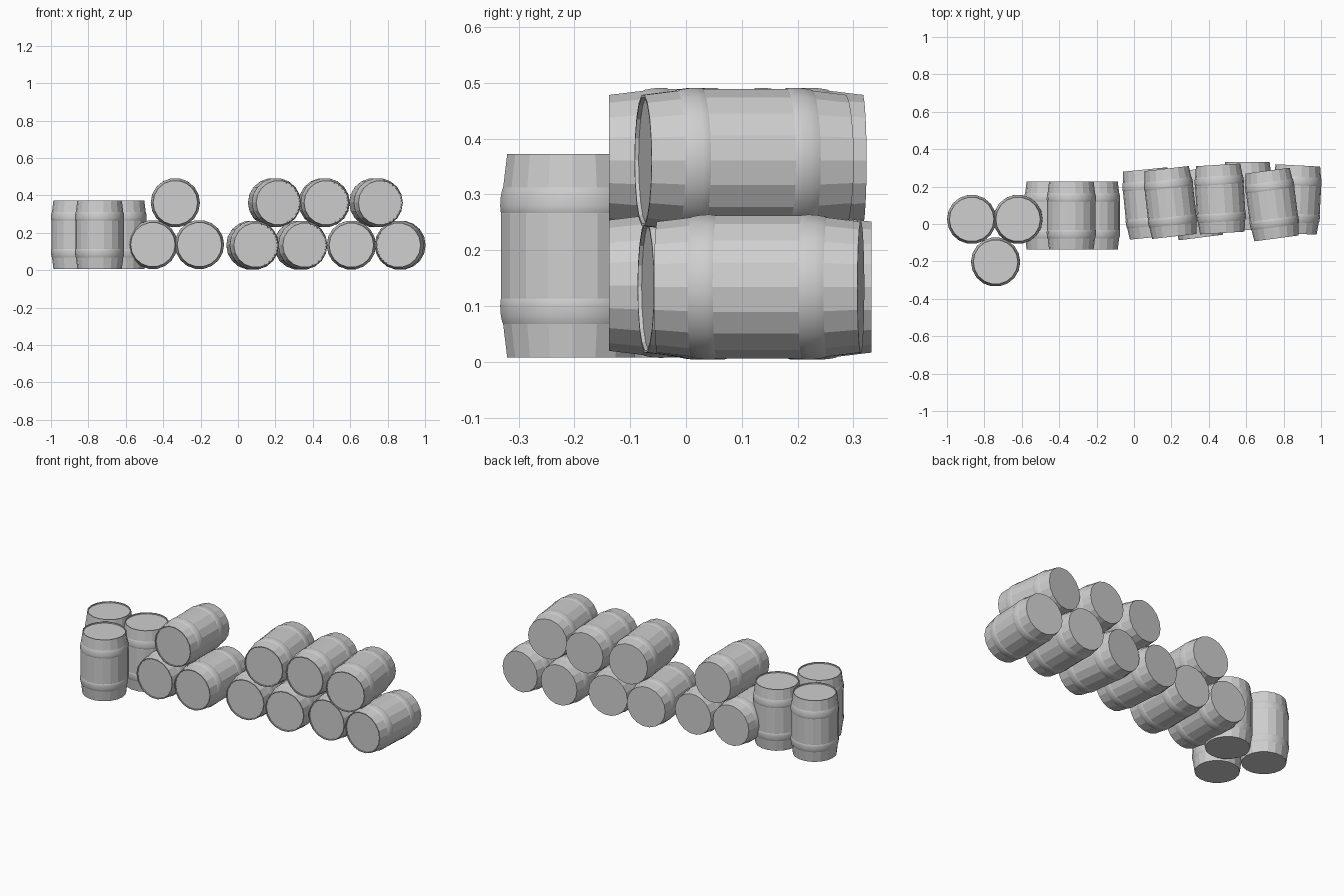
import bpy, bmesh
from math import radians, cos, sin, tau

cube = bpy.data.objects.get("Cube")
if cube:
    bpy.data.objects.remove(cube)

SIDES = 18
HALF = 0.1825          # half the barrel length

grey = bpy.data.materials.new("plain grey")
grey.use_nodes = True
colour = (0.62, 0.62, 0.62, 1)
grey.diffuse_color = colour
bsdf = next(n for n in grey.node_tree.nodes if n.type == 'BSDF_PRINCIPLED')
bsdf.inputs["Base Color"].default_value = colour


def lathe(name, profiles, smooth, capped):
    """Turn (radius, height) profiles around z into one mesh."""
    bm = bmesh.new()
    for profile in profiles:
        rings = [[bm.verts.new((r * cos(tau * i / SIDES), r * sin(tau * i / SIDES), z))
                  for i in range(SIDES)] for r, z in profile]
        for low, high in zip(rings, rings[1:]):
            for i in range(SIDES):
                j = (i + 1) % SIDES
                bm.faces.new((low[i], low[j], high[j], high[i]))
        if capped:
            bm.faces.new(rings[0][::-1])
            bm.faces.new(rings[-1])
    for face in bm.faces:
        face.smooth = smooth
    mesh = bpy.data.meshes.new(name)
    bm.to_mesh(mesh)
    bm.free()
    mesh.materials.append(grey)
    return mesh


# Staves: flat bottom, bulging side, thin rim around a recessed lid
staves = [(0.119, -HALF), (0.1265, -0.122), (0.13, -0.075), (0.13, 0.075),
          (0.1265, 0.122), (0.119, HALF), (0.114, HALF), (0.114, HALF - 0.007)]
body_mesh = lathe("barrel_body", [staves], False, True)

# Hoops: one rounded band, mirrored to the lower half
band = [(0.128, 0.073), (0.1312, 0.079), (0.1318, 0.09),
        (0.131, 0.104), (0.1285, 0.118), (0.125, 0.125)]
mirrored = [(r, -z) for r, z in reversed(band)]
hoop_mesh = lathe("barrel_hoops", [band, mirrored], True, False)


def barrel(name, location, tilt=0, turn=0):
    for part, mesh in (("body", body_mesh), ("hoops", hoop_mesh)):
        obj = bpy.data.objects.new(f"{name}_{part}", mesh)
        obj.location = location
        obj.rotation_euler = (radians(tilt), 0, radians(turn))
        bpy.context.collection.objects.link(obj)


# Three upright barrels
for n, (x, y) in enumerate([(-0.868, 0.025), (-0.62, 0.025), (-0.74, -0.203)], 1):
    barrel(f"standing_barrel_{n}", (x, y, 0.19))

LOW, HIGH = 0.134, 0.361

# Small pyramid of three lying barrels
for n, (x, z) in enumerate([(-0.455, LOW + 0.003), (-0.206, LOW + 0.003), (-0.335, HIGH)], 1):
    barrel(f"pyramid_barrel_{n}", (x, 0.045, z), 90)

# Loose stack: four below, three above, each turned a little
lower = [(0.078, 0.11, 5.7), (0.335, 0.109, 7.2), (0.606, 0.15, 0), (0.867, 0.131, -3)]
upper = [(0.195, 0.115, 6.5), (0.461, 0.134, 3.5), (0.738, 0.104, 7.5)]
for row, z, spots in (("lower", LOW, lower), ("upper", HIGH, upper)):
    for n, (x, y, turn) in enumerate(spots, 1):
        barrel(f"{row}_stack_barrel_{n}", (x, y, z), 90, turn)
